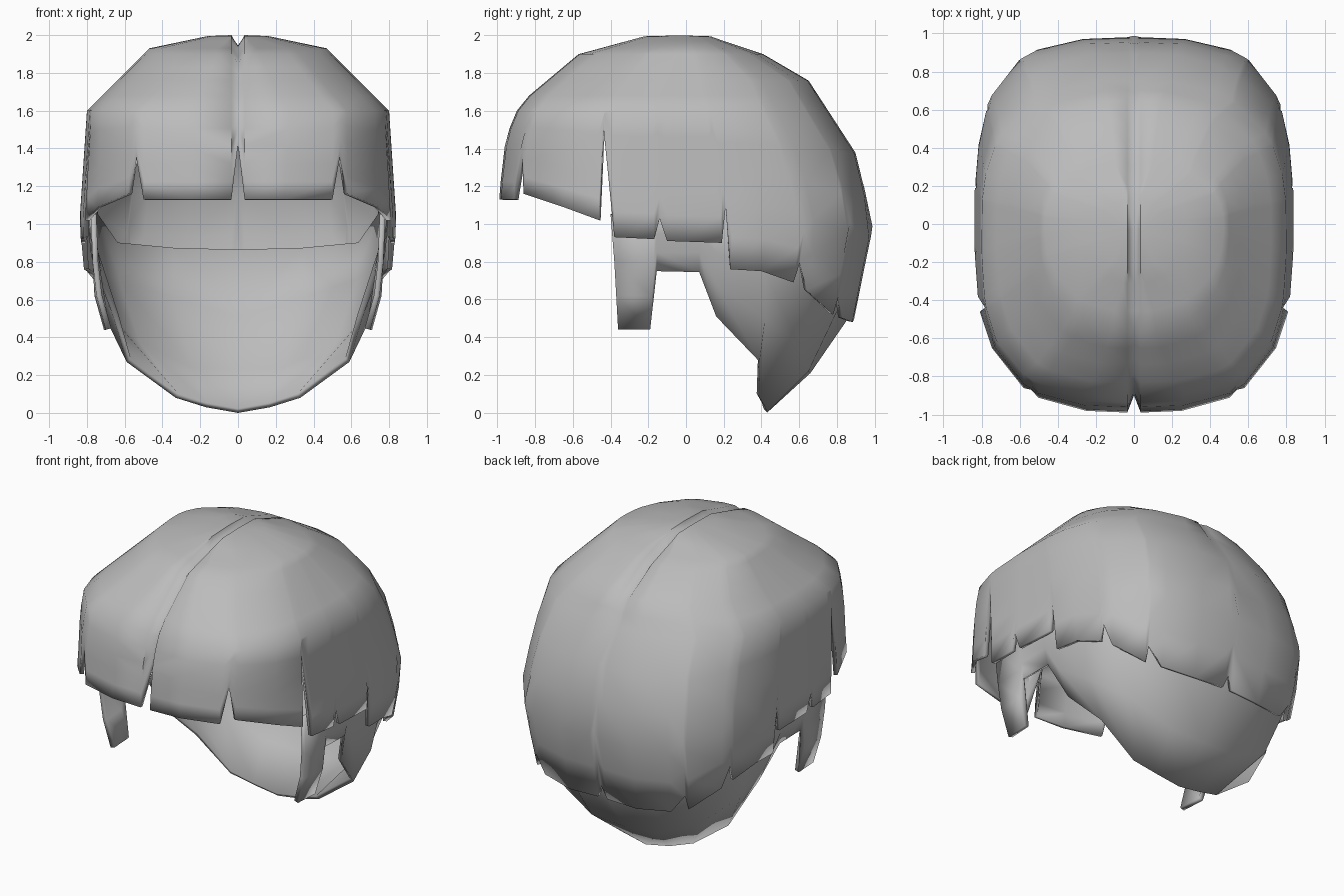
import bpy, bmesh, math
from mathutils import Vector

if "Cube" in bpy.data.objects:
    bpy.data.objects.remove(bpy.data.objects["Cube"])

hair = bpy.data.materials.new("hair_grey")
hair.diffuse_color = (0.5, 0.5, 0.5, 1)
hair.use_nodes = True
hair.node_tree.nodes["Principled BSDF"].inputs["Base Color"].default_value = hair.diffuse_color


def lerp(table, z):
    """Piecewise linear lookup in (z, value) pairs sorted by z."""
    if z <= table[0][0]:
        return table[0][1]
    for (a, va), (b, vb) in zip(table, table[1:]):
        if z <= b:
            return va + (vb - va) * (z - a) / (b - a)
    return table[-1][1]


# Head profiles by height: front reach, back reach, half width, plan squareness
FRONT = [(1.16, .99), (1.46, .955), (1.64, .88), (1.9, .57), (1.995, .22)]
BACK = [(.5, .89), (.98, .99), (1.36, .91), (1.76, .65), (1.9, .41), (1.98, .17), (1.995, .13)]
WIDTH = [(.5, .78), (.77, .82), (1, .84), (1.3, .82), (1.6, .8), (1.93, .47), (1.995, .16)]
SQUARE_FRONT = [(1.2, 3), (1.6, 3.3), (1.95, 2.3)]
SQUARE_BACK = [(1, 3.2), (1.6, 2.55), (1.95, 2.3)]


def surface(t, z):
    s, c = max(math.sin(t), 0), math.cos(t)
    n = lerp(SQUARE_FRONT if c > 0 else SQUARE_BACK, z)
    x = lerp(WIDTH, z) * s ** (2 / n) if s > 1e-6 else 0
    reach = -lerp(FRONT, z) if c > 0 else lerp(BACK, z)
    return Vector((x, reach * abs(c) ** (2 / n), z))


def angle(kind, v, z):
    """Column angle (0 front, pi back) whose hem lies at the given x or y."""
    if kind == "y":
        r = min(abs(v) / lerp(FRONT if v < 0 else BACK, z), 1)
        return math.acos(r ** 1.5) if v < 0 else math.pi - math.acos(r ** 1.6)
    a = math.asin(min(v / lerp(WIDTH, z), 1) ** (1.5 if kind == "front" else 1.6))
    return a if kind == "front" else math.pi - a


def build(name, columns, thickness, crown=None):
    """Skin neighbouring columns of points, mirror in x and thicken inward."""
    bm = bmesh.new()
    grid = [[bm.verts.new(p) for p in col] for col in columns]
    for a, b in zip(grid, grid[1:]):
        for i in range(len(a) - 1):
            bm.faces.new((a[i], b[i], b[i + 1], a[i + 1]))
    if crown:                            # flat crown either side of the parting
        mid, ridge = (bm.verts.new(p) for p in crown)
        tops = [col[-1] for col in grid]
        bm.faces.new((tops[0], tops[1], ridge, mid))
        bm.faces.new((mid, ridge, tops[-2], tops[-1]))
        for a, b in zip(tops[1:-2], tops[2:-1]):
            bm.faces.new((a, b, ridge))
    bm.normal_update()
    out = sum(f.normal.dot(f.calc_center_median() - Vector((0, 0, .9))) for f in bm.faces)
    if out < 0:
        bmesh.ops.reverse_faces(bm, faces=bm.faces[:])
    me = bpy.data.meshes.new(name)
    bm.to_mesh(me)
    bm.free()
    me.materials.append(hair)
    ob = bpy.data.objects.new(name, me)
    bpy.context.collection.objects.link(ob)
    mirror = ob.modifiers.new("mirror", "MIRROR")
    mirror.merge_threshold = .0005
    solid = ob.modifiers.new("thickness", "SOLIDIFY")
    solid.thickness, solid.offset = thickness, -1
    bpy.ops.object.select_all(action="DESELECT")
    bpy.context.view_layer.objects.active = ob
    ob.select_set(True)
    bpy.ops.object.shade_smooth_by_angle(angle=math.radians(60))


# Top hair: jagged hem with notches between the locks, front to back
HEM = [("front", .03, 1.13), ("front", .25, 1.13), ("front", .5, 1.13),
       ("front", .54, 1.37), ("front", .58, 1.16),
       ("y", -.65, 1.09), ("y", -.46, 1.02), ("y", -.44, 1.53), ("y", -.38, .93),
       ("y", -.17, .92), ("y", -.14, 1.03), ("y", -.10, .91), ("y", .19, .90),
       ("y", .22, 1.09), ("y", .235, .76), ("y", .4, .75), ("y", .57, .69),
       ("y", .605, .8), ("y", .64, .65), ("y", .78, .52), ("y", .81, .62),
       ("y", .83, .5), ("back", .25, .48), ("back", .05, .49)]
UPPER = [1.6, 1.68, 1.76, 1.83, 1.9, 1.93, 1.97, 1.995]


def lock_column(t, hem):
    """Rows spread from the hem to the brow line, then shared heights above."""
    lower = [hem + (1.6 - hem) * i / 5 for i in range(5)]
    return [surface(t, z) for z in lower + UPPER]


# notch columns sit beside their neighbours rather than at their own height
cols = [lock_column(angle(kind, v, min(hem, 1.2)), hem) for kind, v, hem in HEM]
for col in (cols[0], cols[-1]):          # ridges either side of the parting
    for p in col:
        p.x = .035

# Parting: sunken centre line, fading out down the back
front_mid = lock_column(0, 1.42)
for p in front_mid:
    k = min(max((p.z - 1.6) / .35, 0), 1)
    p.y += .06 * (1 - k)
    p.z -= .055 * k
back_mid = lock_column(math.pi, .58)
for p in back_mid:
    k = min(max((p.z - 1.58) / .3, 0), 1)
    p.z -= .05 * k
    p.y -= .03 * k * (1 - k)
build("top_hair", [front_mid] + cols + [back_mid], .025,
      ((0, -.03, 1.94), (.035, -.03, 2.0)))

# Under hair: sideburn, gap over the ear, then the nape tucking forward
UNDER = [
    [(.78, -.40, 1.05), (.77, -.38, .8), (.75, -.37, .62), (.70, -.36, .44)],
    [(.79, -.17, 1.05), (.77, -.17, .8), (.76, -.18, .62), (.71, -.19, .44)],
    [(.79, -.15, 1.08), (.78, -.155, .95), (.77, -.155, .85), (.75, -.155, .75)],
    [(.79, .07, 1.12), (.79, .07, .95), (.77, .07, .85), (.75, .07, .745)],
    [(.79, .16, 1.12), (.78, .16, .85), (.74, .16, .68), (.66, .16, .51)],
    [(.77, .40, 1.05), (.76, .42, .75), (.70, .42, .5), (.59, .39, .27)],
    [(.66, .69, .9), (.65, .68, .7), (.54, .6, .36), (.33, .39, .08)],
    [(.35, .87, .87), (.35, .83, .6), (.25, .65, .22), (.17, .42, .03)],
    [(0, .92, .86), (0, .86, .5), (0, .66, .21), (0, .43, 0)]]
build("under_hair", UNDER, .03)
